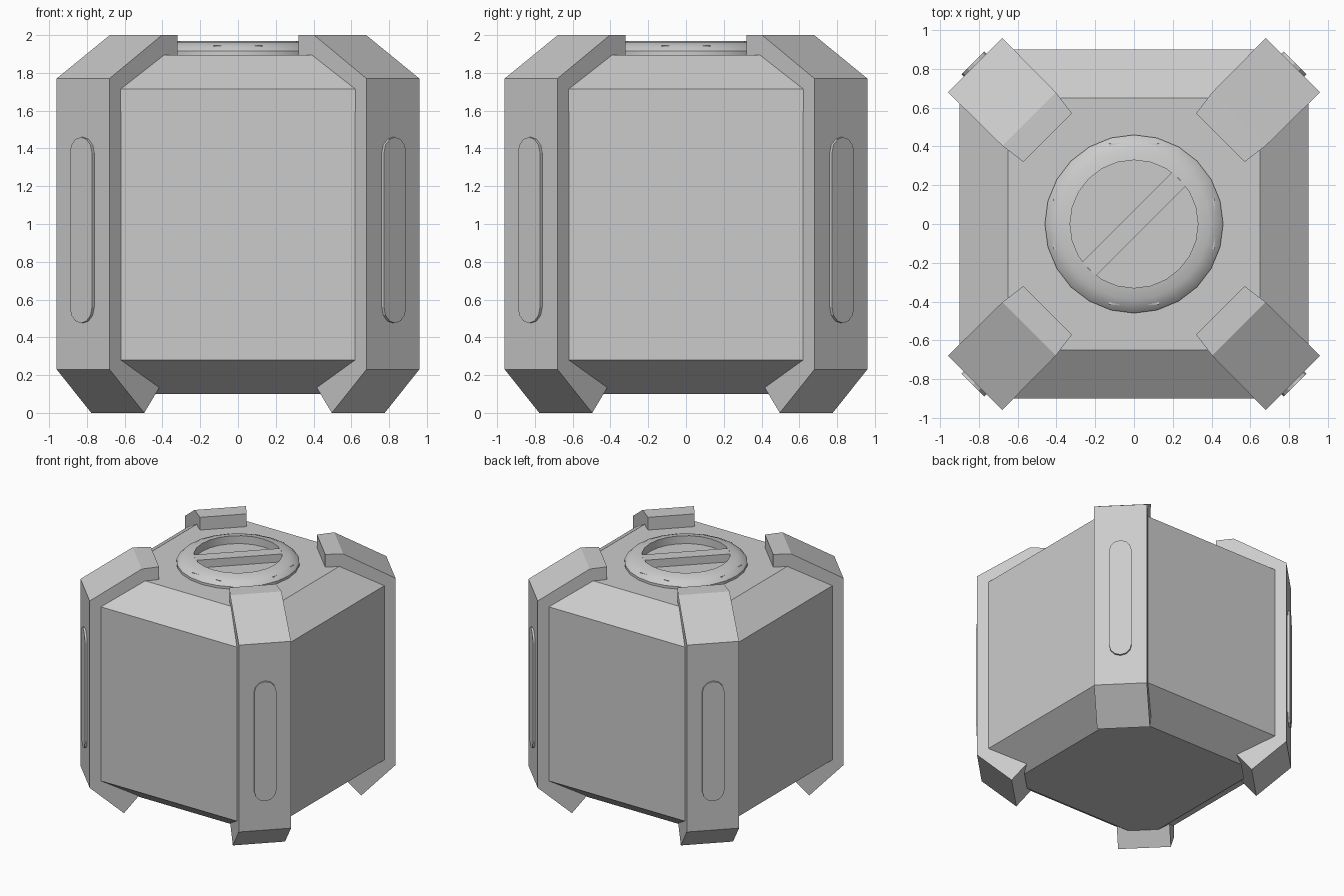
import bpy, bmesh
from math import pi, sin, cos
from mathutils import Matrix

if "Cube" in bpy.data.objects:
    bpy.data.objects.remove(bpy.data.objects["Cube"])


def finish(name, bm, rot=0.0, smooth=False):
    bmesh.ops.remove_doubles(bm, verts=bm.verts, dist=1e-5)
    bmesh.ops.rotate(bm, verts=bm.verts, cent=(0, 0, 0), matrix=Matrix.Rotation(rot, 3, 'Z'))
    bmesh.ops.recalc_face_normals(bm, faces=bm.faces)
    me = bpy.data.meshes.new(name)
    bm.to_mesh(me)
    bm.free()
    ob = bpy.data.objects.new(name, me)
    bpy.context.collection.objects.link(ob)
    if smooth:
        bpy.context.view_layer.objects.active = ob
        ob.select_set(True)
        bpy.ops.object.shade_smooth_by_angle(angle=0.6)
        ob.select_set(False)
    return ob


def loft(name, loops, rot=0.0, smooth=False, caps=True):
    """Bridge closed loops of equal length and cap the ends."""
    bm = bmesh.new()
    rings = [[bm.verts.new(p) for p in loop] for loop in loops]
    n = len(rings[0])
    for a, b in zip(rings, rings[1:]):
        for i in range(n):
            j = (i + 1) % n
            bm.faces.new((a[i], a[j], b[j], b[i]))
    if caps:
        bm.faces.new(rings[0])
        bm.faces.new(rings[-1])
    return finish(name, bm, rot, smooth)


def box(name, size, loc, rot=0.0):
    bm = bmesh.new()
    bmesh.ops.create_cube(bm, size=1)
    bmesh.ops.scale(bm, verts=bm.verts, vec=size)
    bmesh.ops.translate(bm, verts=bm.verts, vec=loc)
    return finish(name, bm, rot)


def octagon(h, c, z):
    return [(h, -c, z), (h, c, z), (c, h, z), (-c, h, z),
            (-h, c, z), (-h, -c, z), (-c, -h, z), (c, -h, z)]


# Body: square tank with bevelled top and bottom and cut corners
loft("body", [octagon(0.65, 0.49, 0.10), octagon(0.90, 0.64, 0.28),
              octagon(0.90, 0.64, 1.415), octagon(0.90, 0.64, 1.715),
              octagon(0.65, 0.40, 1.895)])

# Corner strap profile: (distance from centre, height, half width)
strap = [(1.16, 0.23, 0.198), (1.16, 1.77, 0.198), (0.765, 2.0, 0.195), (0.63, 2.0, 0.177),
         (0.63, 1.80, 0.177), (0.80, 1.60, 0.195), (0.80, 0.30, 0.198),
         (0.74, 0.19, 0.198), (0.90, 0.0, 0.198)]

# Raised grip outline: (sideways, height)
grip = [(0.085 * cos(pi * k / 6), 1.375 + 0.085 * sin(pi * k / 6)) for k in range(7)]
grip += [(-s, 1.935 - z) for s, z in grip]

for k in range(4):
    ang = pi / 4 + k * pi / 2
    loft(f"corner_strap_{k + 1}", [[(r, -w, z) for r, z, w in strap],
                                   [(r, w, z) for r, z, w in strap]], ang)
    loft(f"corner_grip_{k + 1}", [[(1.12, s, z) for s, z in grip],
                                  [(1.176, s * 0.98, z) for s, z in grip]], ang)
    # Small tabs round the cap rim
    box(f"cap_tab_{k + 1}", (0.04, 0.26, 0.04), (0.395, 0, 1.925), k * pi / 2)

# Round cap with a sunken dish
cap = [(0.46, 1.88), (0.46, 1.915), (0.435, 1.94), (0.39, 1.96), (0.33, 1.97),
       (0.33, 1.905)]
loft("cap", [[(r * cos(2 * pi * i / 24), r * sin(2 * pi * i / 24), z) for i in range(24)]
             for r, z in cap], smooth=True)

# Bar across the dish
box("cap_bar", (0.655, 0.10, 0.09), (0, 0, 1.925), pi / 4)
